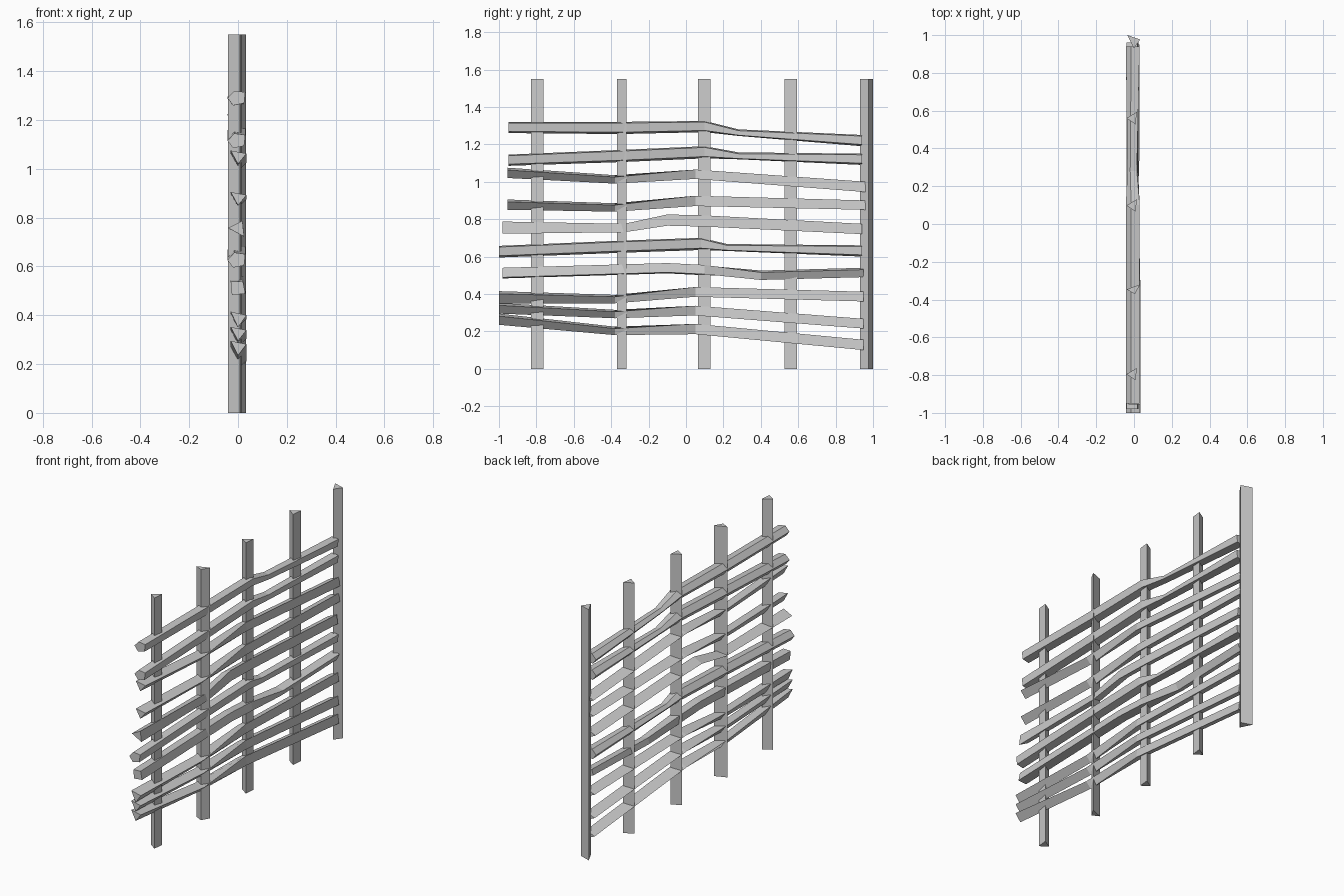
import bpy, bmesh


def loft(name, rings):
    """Skin matching rings of points and cap both ends, flat shaded."""
    bm = bmesh.new()
    loops = [[bm.verts.new(p) for p in ring] for ring in rings]
    n = len(loops[0])
    for a, b in zip(loops, loops[1:]):
        for i in range(n):
            j = (i + 1) % n
            bm.faces.new((a[i], a[j], b[j], b[i]))
    bm.faces.new(loops[0][::-1])
    bm.faces.new(loops[-1])
    bmesh.ops.recalc_face_normals(bm, faces=bm.faces)
    mesh = bpy.data.meshes.new(name)
    bm.to_mesh(mesh)
    bm.free()
    bpy.context.collection.objects.link(bpy.data.objects.new(name, mesh))


# Upright stakes: triangular prisms, each turned a little differently
flat = [(-0.04, 0.0), (0.015, 0.033), (0.008, -0.033)]
stakes = [
    (-0.795, flat),
    (-0.342, [(-0.04, -0.005), (0.033, 0.023), (0.005, -0.028)]),
    (0.098, flat),
    (0.56, flat),
    (0.965, [(-0.035, 0.035), (0.033, 0.012), (0.0, -0.035)]),
]
for k, (y0, tri) in enumerate(stakes):
    loft(f"stake_{k + 1}", [[(x, y0 + y, z) for x, y in tri] for z in (0, 1.55)])

# Rail cross-sections: (x, height from -1 to 1)
FIVE = [(-0.043, 0), (-0.015, 1), (0.03, 0.8), (0.025, -0.7), (-0.02, -1)]
FLAT5 = [(-0.035, 0), (-0.02, 1), (0.015, 0.6), (0.022, -0.8), (-0.02, -1)]
TWIST = [(-0.03, 1), (0.035, 0.55), (0.0, -1)]
SIDE = [(-0.04, 0.1), (0.018, 1), (0.025, -1)]
QUAD = [(-0.03, 0.9), (0.02, 1), (0.03, -0.8), (-0.025, -1)]
QUAD_END = [(-0.02, 1), (0.03, 0.6), (0.01, -1), (-0.03, -0.4)]

# Rails: stations of (y, bottom z, top z, section)
rails = [
    [(-0.95, 1.26, 1.32, FIVE), (-0.35, 1.255, 1.32, FIVE), (0.10, 1.265, 1.325, FIVE),
     (0.28, 1.245, 1.28, FLAT5), (0.94, 1.19, 1.25, FIVE)],
    [(-0.95, 1.085, 1.145, FIVE), (-0.35, 1.105, 1.17, FIVE), (0.10, 1.125, 1.19, FIVE),
     (0.28, 1.12, 1.157, FLAT5), (0.94, 1.09, 1.15, FIVE)],
    [(-0.955, 1.02, 1.075, TWIST), (-0.38, 0.99, 1.035, TWIST), (0.05, 1.015, 1.065, SIDE),
     (0.96, 0.945, 1.0, SIDE)],
    [(-0.955, 0.85, 0.905, TWIST), (-0.38, 0.84, 0.885, TWIST), (0.05, 0.87, 0.925, SIDE),
     (0.96, 0.85, 0.90, SIDE)],
    [(-0.98, 0.722, 0.787, SIDE), (-0.33, 0.73, 0.775, SIDE), (-0.10, 0.765, 0.825, SIDE),
     (0.10, 0.76, 0.82, SIDE), (0.94, 0.72, 0.775, SIDE)],
    [(-1.0, 0.595, 0.657, FIVE), (-0.35, 0.62, 0.685, FIVE), (0.08, 0.635, 0.70, FIVE),
     (0.22, 0.63, 0.667, FLAT5), (0.94, 0.60, 0.66, FIVE)],
    [(-0.98, 0.483, 0.54, QUAD), (-0.10, 0.51, 0.565, QUAD), (0.10, 0.50, 0.555, QUAD),
     (0.40, 0.475, 0.525, QUAD_END), (0.95, 0.49, 0.54, QUAD_END)],
    [(-1.0, 0.35, 0.415, TWIST), (-0.38, 0.35, 0.395, TWIST), (0.05, 0.385, 0.437, SIDE),
     (0.95, 0.36, 0.412, SIDE)],
    [(-1.0, 0.295, 0.352, TWIST), (-0.38, 0.27, 0.315, TWIST), (0.05, 0.285, 0.337, SIDE),
     (0.95, 0.215, 0.267, SIDE)],
    [(-1.0, 0.235, 0.295, TWIST), (-0.38, 0.18, 0.225, TWIST), (0.05, 0.185, 0.24, SIDE),
     (0.95, 0.10, 0.155, SIDE)],
]
for k, stations in enumerate(rails):
    loft(f"rail_{k + 1}", [[(x, y, (lo + hi) / 2 + h * (hi - lo) / 2) for x, h in sec]
                           for y, lo, hi, sec in stations])
